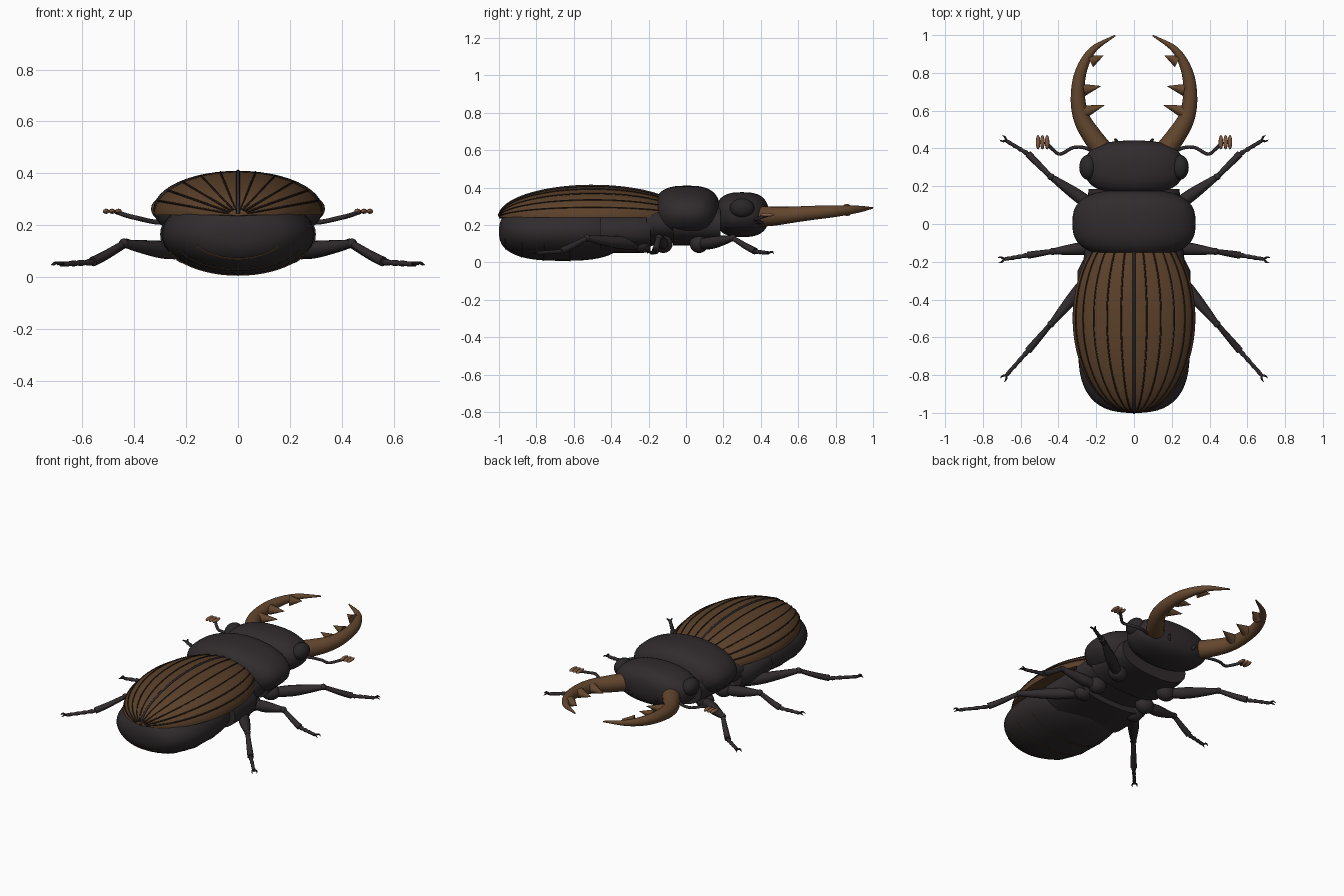
import bpy, bmesh, math
from mathutils import Vector

if "Cube" in bpy.data.objects:
    bpy.data.objects.remove(bpy.data.objects["Cube"])


def material(name, rgb):
    m = bpy.data.materials.new(name)
    m.diffuse_color = (*rgb, 1)
    m.use_nodes = True
    m.node_tree.nodes["Principled BSDF"].inputs["Base Color"].default_value = m.diffuse_color
    return m


DARK = material("dark shell", (0.030, 0.024, 0.026))
EYE = material("eye black", (0.023, 0.020, 0.022))
BROWN = material("wing case brown", (0.105, 0.052, 0.023))
JAW = material("jaw brown", (0.125, 0.062, 0.027))
GROOVE = material("groove brown", (0.024, 0.014, 0.009))
CLUB = material("club tan", (0.22, 0.105, 0.055))


def finish(name, bm, mat, angle=40):
    bmesh.ops.recalc_face_normals(bm, faces=bm.faces)
    me = bpy.data.meshes.new(name)
    bm.to_mesh(me)
    bm.free()
    me.materials.append(mat)
    ob = bpy.data.objects.new(name, me)
    bpy.context.collection.objects.link(ob)
    bpy.ops.object.select_all(action='DESELECT')
    ob.select_set(True)
    bpy.context.view_layer.objects.active = ob
    bpy.ops.object.shade_smooth_by_angle(angle=math.radians(angle))
    return ob


def spow(v, e):
    return math.copysign(abs(v) ** e, v)


def loft(name, sections, mat, e=1.0, n=48):
    """Rings (y, rx, rz, zc) joined along y and capped."""
    bm = bmesh.new()
    rings = []
    for y, rx, rz, zc in sections:
        rings.append([bm.verts.new((rx * spow(math.cos(a), e), y, zc + rz * spow(math.sin(a), e)))
                      for a in (2 * math.pi * i / n for i in range(n))])
    for a, b in zip(rings, rings[1:]):
        for i in range(n):
            bm.faces.new((a[i], a[(i + 1) % n], b[(i + 1) % n], b[i]))
    bm.faces.new(rings[0])
    bm.faces.new(rings[-1])
    return finish(name, bm, mat)


def rounded(name, c, r, mat, ey=1.0, ex=1.0, n=24):
    """Body rounded along y, squarer for lower exponents."""
    secs = []
    for i in range(n + 1):
        t = math.pi * (0.02 + 0.96 * i / n) - math.pi / 2
        k = math.cos(t) ** ey
        secs.append((c[1] + r[1] * spow(math.sin(t), ey), r[0] * k, r[2] * k, c[2]))
    return loft(name, secs, mat, ex)


def ball(name, c, r, mat, seg=24):
    bm = bmesh.new()
    bmesh.ops.create_uvsphere(bm, u_segments=seg, v_segments=seg // 2, radius=1)
    for v in bm.verts:
        v.co = Vector([v.co[i] * r[i] + c[i] for i in range(3)])
    return finish(name, bm, mat, 60)


def tube(name, pts, mat, smooth=True, n=12, steps=5):
    """Tapered tube through (x, y, z, radius)."""
    P = [Vector(p) for p in pts]
    if smooth:
        Q = [2 * P[0] - P[1]] + P + [2 * P[-1] - P[-2]]
        out = []
        for i in range(1, len(Q) - 2):
            a, b, c, d = Q[i - 1:i + 3]
            for k in range(steps):
                t = k / steps
                out.append(0.5 * (2 * b + (c - a) * t + (2 * a - 5 * b + 4 * c - d) * t * t
                                  + (3 * b - a - 3 * c + d) * t ** 3))
        P = out + [P[-1]]
    bm = bmesh.new()
    rings = []
    for i, p in enumerate(P):
        d = (P[min(i + 1, len(P) - 1)] - P[max(i - 1, 0)]).to_3d().normalized()
        ref = Vector((0, 0, 1)) if abs(d.z) < 0.9 else Vector((1, 0, 0))
        u = d.cross(ref).normalized()
        w = u.cross(d)
        rings.append([bm.verts.new(p.to_3d() + p.w * (u * math.cos(a) + w * math.sin(a)))
                      for a in (2 * math.pi * j / n for j in range(n))])
    for a, b in zip(rings, rings[1:]):
        for j in range(n):
            bm.faces.new((a[j], a[(j + 1) % n], b[(j + 1) % n], b[j]))
    bm.faces.new(rings[0])
    bm.faces.new(rings[-1])
    return finish(name, bm, mat, 50)


# Head, pronotum and underside of the thorax
rounded("head", (0, 0.30, 0.255), (0.262, 0.142, 0.12), DARK, 0.75, 0.9)
rounded("pronotum", (0, 0.005, 0.262), (0.326, 0.178, 0.148), DARK, 0.72)
loft("prosternum", [(-0.07, 0.27, 0.11, 0.20), (0.185, 0.24, 0.11, 0.20)], DARK, 0.85)
loft("mesosternum", [(-0.21, 0.27, 0.12, 0.205), (-0.05, 0.25, 0.10, 0.205)], DARK, 0.9)
loft("metasternum", [(-0.46, 0.30, 0.115, 0.165), (-0.25, 0.30, 0.115, 0.165),
                     (-0.19, 0.27, 0.112, 0.165)], DARK, 0.85)

# Abdomen with thin segment lines on the belly
AC, AR = (0, -0.66, 0.165), (0.295, 0.34, 0.157)
rounded("abdomen", AC, AR, DARK, 0.75)
for y in (-0.62, -0.76, -0.88, -0.965):
    q = abs(y - AC[1]) / AR[1]
    k = (1 - q ** (2 / 0.75)) ** 0.375
    arc = []
    for i in range(21):
        a = math.radians(205 + 130 * i / 20)
        arc.append((AR[0] * k * math.cos(a), y, AC[2] + AR[2] * k * math.sin(a), 0.003))
    tube("belly_line", arc, BROWN, False, 6)

# Wing cases: ellipsoid meridians, cut off at the pronotum
EY, EL, EW, EH, EZ = -0.5, 0.5, 0.325, 0.168, 0.24
Y_END = math.acos((-0.14 - EY) / EL)


def case_point(t, a, lift=0.0):
    s = math.sin(t)
    return ((EW + lift) * s * math.sin(a), EY + EL * math.cos(t),
            EZ + (EH + lift) * s * math.cos(a))


for side, name in ((-1, "left_wing_case"), (1, "right_wing_case")):
    bm = bmesh.new()
    rings = []
    for i in range(33):
        t = math.pi - 0.01 - (math.pi - 0.01 - Y_END) * i / 32
        ring = [bm.verts.new(case_point(t, side * math.radians(0.6 + 89.4 * j / 24))) for j in range(25)]
        ring.append(bm.verts.new((ring[0].co.x, ring[0].co.y, EZ - 0.005)))
        rings.append(ring)
    for a, b in zip(rings, rings[1:]):
        for j in range(26):
            k = (j + 1) % 26
            bm.faces.new((a[j], a[k], b[k], b[j]))
    bm.faces.new(rings[0])
    bm.faces.new(rings[-1])
    finish(name, bm, BROWN)
    # Lengthwise grooves
    for deg in (12, 26, 41, 56, 71):
        a = side * math.radians(deg)
        line = [(*case_point(math.pi - 0.12 - (math.pi - 0.12 - Y_END) * i / 28, a, 0.0005), 0.0042)
                for i in range(29)]
        tube("wing_groove", line, GROOVE, False, 6)
seam = [(*case_point(math.pi - 0.03 - (math.pi - 0.03 - Y_END) * i / 28, 0), 0.007) for i in range(29)]
tube("wing_seam", seam, DARK, False, 8)

# Paired parts
for s in (-1, 1):
    ball("eye", (s * 0.243, 0.30, 0.29), (0.047, 0.066, 0.052), EYE)

    # Antler-like jaw with three inner teeth
    jaw = [(0.15, 0.37, 0.245, 0.056), (0.225, 0.47, 0.247, 0.051), (0.277, 0.56, 0.254, 0.044),
           (0.297, 0.67, 0.264, 0.038), (0.283, 0.80, 0.274, 0.031), (0.22, 0.92, 0.284, 0.019),
           (0.10, 0.998, 0.291, 0.004)]
    tube("jaw", [(s * x, y, z, r) for x, y, z, r in jaw], JAW, n=20, steps=6)
    for base, tip, r in (((0.26, 0.595, 0.26), (0.155, 0.63, 0.265), 0.034),
                         ((0.265, 0.71, 0.27), (0.175, 0.73, 0.275), 0.032),
                         ((0.23, 0.86, 0.28), (0.162, 0.892, 0.283), 0.033)):
        tube("jaw_tooth", [(s * base[0], *base[1:], r), (s * tip[0], *tip[1:], 0.001)], JAW, False)

    # Antenna with a three-plate club
    feeler = [(0.19, 0.36, 0.22), (0.25, 0.40, 0.212), (0.32, 0.405, 0.213),
              (0.39, 0.37, 0.228), (0.43, 0.395, 0.238), (0.47, 0.435, 0.252)]
    tube("antenna", [(s * x, y, z, 0.009) for x, y, z in feeler], DARK, n=8)
    for x in (0.46, 0.485, 0.508):
        ball("antenna_club", (s * x, 0.433, 0.254), (0.012, 0.038, 0.010), CLUB, 16)
    tube("mouth_palp", [(s * 0.07, 0.38, 0.19, 0.014), (s * 0.09, 0.43, 0.21, 0.011),
                        (s * 0.10, 0.45, 0.225, 0.006)], DARK, n=8)

    # Legs: hip, knee, ankle and toe positions in plan
    for name, hip, knee, ankle, toe in (
            ("front", (0.17, 0.06), (0.44, 0.25), (0.56, 0.37), (0.675, 0.44)),
            ("middle", (0.17, -0.12), (0.43, -0.145), (0.56, -0.165), (0.685, -0.186)),
            ("hind", (0.18, -0.22), (0.44, -0.53), (0.56, -0.67), (0.675, -0.80))):
        def at(a, b, t, z, r):
            return (s * (a[0] + (b[0] - a[0]) * t), a[1] + (b[1] - a[1]) * t, z, r)
        ball(name + "_hip", at(hip, knee, 0.05, 0.10, 0)[:3], (0.06, 0.05, 0.05), DARK)
        tube(name + "_thigh", [at(hip, knee, 0, 0.095, 0.025), at(hip, knee, 0.4, 0.105, 0.034),
                               at(hip, knee, 0.75, 0.118, 0.025), at(hip, knee, 1, 0.13, 0.015)], DARK)
        ball(name + "_knee", at(hip, knee, 1, 0.13, 0)[:3], (0.019, 0.019, 0.019), DARK, 16)
        tube(name + "_shin", [at(knee, ankle, 0, 0.13, 0.013), at(knee, ankle, 0.6, 0.085, 0.017),
                              at(knee, ankle, 1, 0.06, 0.019)], DARK)
        # Beaded foot
        foot = [at(ankle, toe, i / 8, 0.058 - 0.001 * i, 0.014 - 0.0005 * i if i % 2 else 0.009)
                for i in range(9)]
        tube(name + "_foot", foot, DARK, False, 10)
        # Forked claws
        d = (Vector(toe) - Vector(ankle)).normalized()
        for f in (-1, 1):
            e = Vector(toe) + d * 0.034 + f * 0.014 * Vector((-d.y, d.x))
            m = Vector(toe) + d * 0.018 + f * 0.013 * Vector((-d.y, d.x))
            tube(name + "_claw", [(s * toe[0], toe[1], 0.05, 0.006), (s * m.x, m.y, 0.056, 0.005),
                                  (s * e.x, e.y, 0.046, 0.001)], DARK, n=6)
